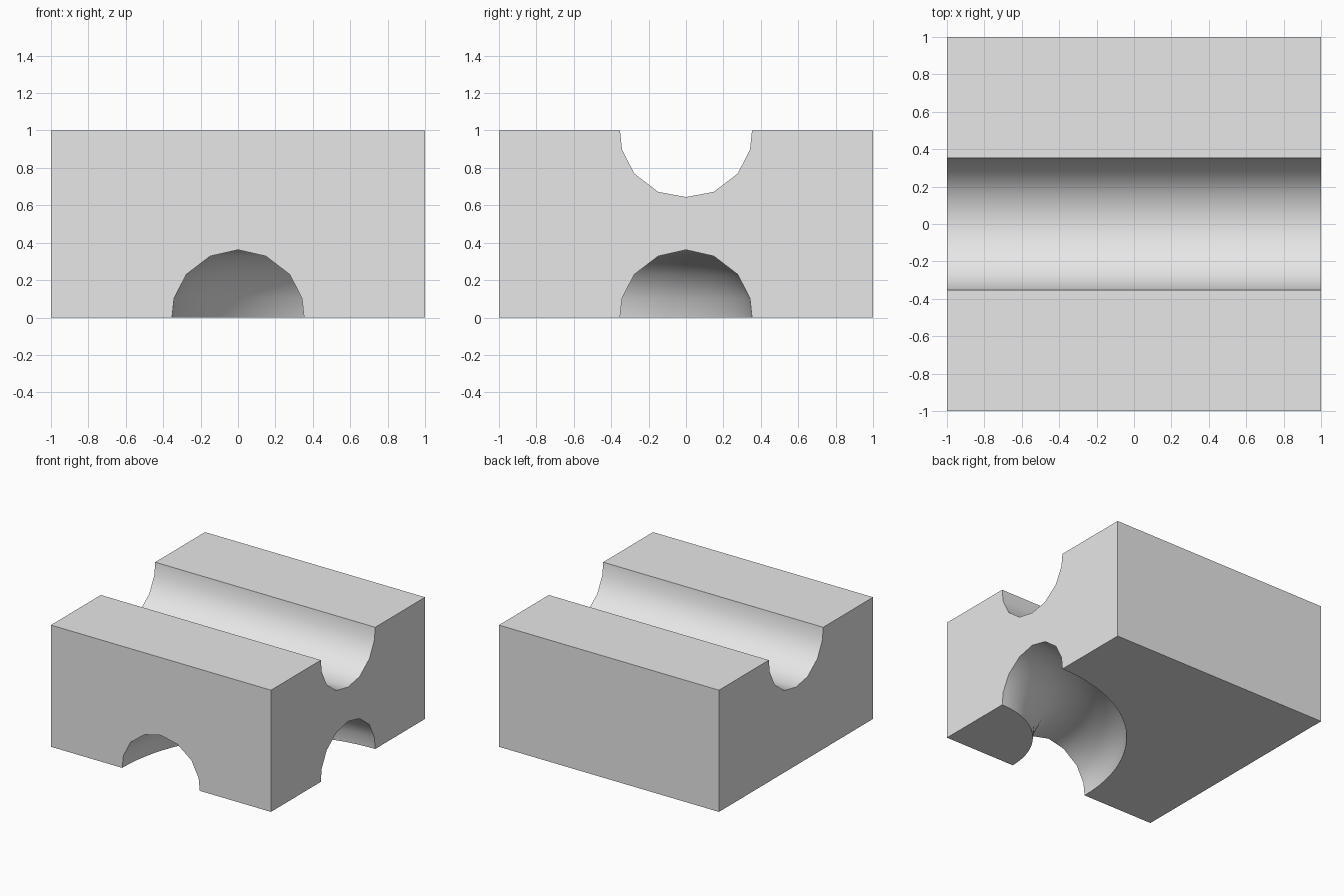
import bpy
import bmesh
from math import cos, sin, pi, radians
from mathutils import Vector

cube = bpy.data.objects.get("Cube")
if cube:
    bpy.data.objects.remove(cube, do_unlink=True)

grey = bpy.data.materials.new("light grey")
grey.use_nodes = True
grey.diffuse_color = (0.8, 0.8, 0.8, 1)
grey.node_tree.nodes["Principled BSDF"].inputs["Base Color"].default_value = (0.8, 0.8, 0.8, 1)

# Half of the channel section: (sideways, depth), with a tail outside the block
HALF = [(0.353, -0.1), (0.353, 0), (0.342, 0.102), (0.277, 0.23), (0.149, 0.328)]


def section(depth):
    return HALF + [(0, depth)] + [(-s, d) for s, d in reversed(HALF)]


def add_object(name, bm):
    bmesh.ops.recalc_face_normals(bm, faces=bm.faces)
    mesh = bpy.data.meshes.new(name)
    bm.to_mesh(mesh)
    bm.free()
    mesh.materials.append(grey)
    obj = bpy.data.objects.new(name, mesh)
    bpy.context.collection.objects.link(obj)
    return obj


def sweep(name, profile, stations, base, up):
    """Loft the section along stations of (point, sideways direction)."""
    bm = bmesh.new()
    rings = []
    for point, side in stations:
        rings.append([bm.verts.new(point + side * s + Vector((0, 0, base + up * d)))
                      for s, d in profile])
    n = len(profile)
    for a, b in zip(rings, rings[1:]):
        for i in range(n):
            j = (i + 1) % n
            bm.faces.new((a[i], a[j], b[j], b[i]))
    bm.faces.new(rings[0])
    bm.faces.new(rings[-1])
    obj = add_object(name, bm)
    obj.hide_render = True
    return obj


# Block
bm = bmesh.new()
bmesh.ops.create_cube(bm, size=2)
bmesh.ops.scale(bm, vec=(1, 1, 0.5), verts=bm.verts)
bmesh.ops.translate(bm, vec=(0, 0, 0.5), verts=bm.verts)
block = add_object("track_block", bm)

# Straight groove across the top
side_y = Vector((0, 1, 0))
groove = sweep("top_groove_cutter", section(0.356),
               [(Vector((x, 0, 0)), side_y) for x in (-1.1, 1.1)], 1, -1)

# Quarter-turn tunnel underneath, from the front to the +x side
corner = Vector((1, -1, 0))
STEPS = 24
bend = [(Vector((1.1, 0, 0)), side_y)]
for i in range(STEPS + 1):
    a = pi / 2 * (1 + i / STEPS)
    out = Vector((cos(a), sin(a), 0))
    bend.append((corner + out, out))
bend.append((Vector((0, -1.1, 0)), Vector((-1, 0, 0))))
tunnel = sweep("curved_tunnel_cutter", section(0.362), bend, 0, 1)

# Cut both channels
bpy.ops.object.select_all(action='DESELECT')
bpy.context.view_layer.objects.active = block
block.select_set(True)
for cutter in (groove, tunnel):
    mod = block.modifiers.new("cut", 'BOOLEAN')
    mod.operation = 'DIFFERENCE'
    mod.solver = 'EXACT'
    mod.object = cutter
    bpy.ops.object.modifier_apply(modifier=mod.name)
    bpy.data.objects.remove(cutter, do_unlink=True)

bpy.ops.object.shade_smooth_by_angle(angle=radians(35))
